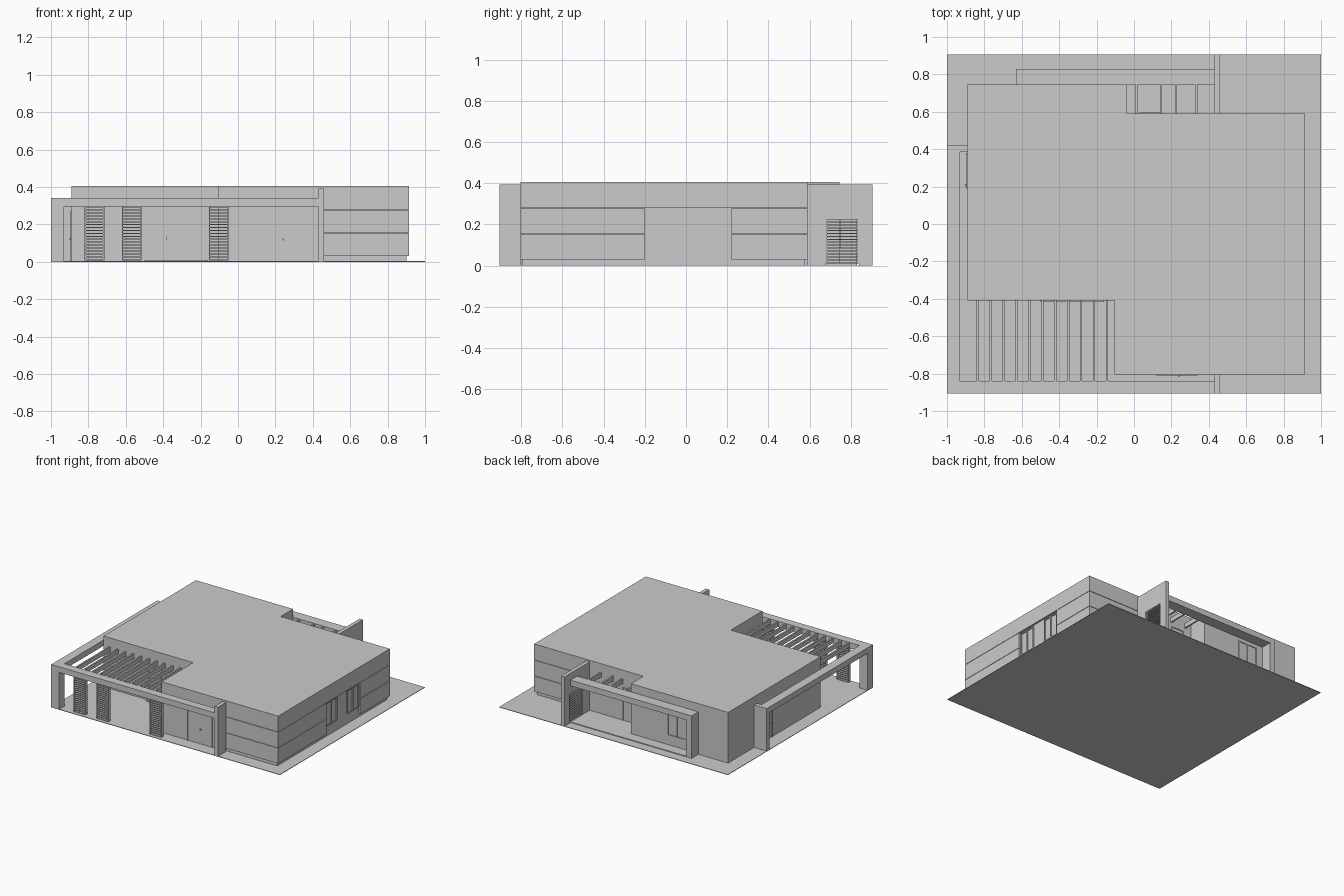
import bpy, bmesh
from mathutils import Vector

if "Cube" in bpy.data.objects:
    bpy.data.objects.remove(bpy.data.objects["Cube"])


def mesh_object(name, bm):
    bmesh.ops.recalc_face_normals(bm, faces=bm.faces)
    me = bpy.data.meshes.new(name)
    bm.to_mesh(me)
    bm.free()
    ob = bpy.data.objects.new(name, me)
    bpy.context.collection.objects.link(ob)
    return ob


def add_box(bm, x0, x1, y0, y1, z0, z1):
    vs = bmesh.ops.create_cube(bm, size=1)['verts']
    for v in vs:
        v.co = Vector((x0 if v.co.x < 0 else x1, y0 if v.co.y < 0 else y1, z0 if v.co.z < 0 else z1))


def boxes(name, *dims):
    bm = bmesh.new()
    for d in dims:
        add_box(bm, *d)
    return mesh_object(name, bm)


def prism(name, pts, lo, hi, axis='z'):
    """Extrude a flat outline: xy outline along z, or yz outline along x."""
    bm = bmesh.new()
    co = (lambda a, b: (a, b, lo)) if axis == 'z' else (lambda a, b: (lo, a, b))
    face = bm.faces.new([bm.verts.new(co(*p)) for p in pts])
    new = bmesh.ops.extrude_face_region(bm, geom=[face])['geom']
    step = Vector((0, 0, hi - lo)) if axis == 'z' else Vector((hi - lo, 0, 0))
    bmesh.ops.translate(bm, vec=step, verts=[g for g in new if isinstance(g, bmesh.types.BMVert)])
    return mesh_object(name, bm)


def frame(name, along, d0, d1, a0, a1, z0, z1, mullions=1, t=0.008, sill=True):
    """Window or door frame on a wall; runs along 'x' or 'y', d0..d1 is its depth."""
    strips = [(a0, a1, z1 - t, z1)]
    if sill:
        strips.append((a0, a1, z0, z0 + t))
    for i in range(mullions + 2):
        c = a0 + (a1 - a0 - t) * i / (mullions + 1)
        strips.append((c, c + t, z0 + (t if sill else 0), z1 - t))
    boxes(name, *[(a, b, d0, d1, c, d) if along == 'x' else (d0, d1, a, b, c, d)
                  for a, b, c, d in strips])


def louvre(name, along, d0, d1, a0, a1, z0, z1, n=19):
    """Framed screen of horizontal slats."""
    t = 0.006
    strips = [(a0, a0 + t, z0, z1), (a1 - t, a1, z0, z1)]
    for i in range(n):
        z = z0 + (z1 - z0 - t) * i / (n - 1)
        strips.append((a0 + t, a1 - t, z, z + t))
    boxes(name, *[(a, b, d0, d1, c, d) if along == 'x' else (d0, d1, a, b, c, d)
                  for a, b, c, d in strips])


# Ground plate
boxes("ground", (-1, 1, -0.905, 0.905, 0, 0.004))

# House walls, slightly inset behind the cladding on the right
prism("walls", [(-0.89, -0.41), (-0.105, -0.41), (-0.105, -0.805), (0.445, -0.805), (0.445, -0.795),
                (0.9, -0.795), (0.9, 0.578), (0.445, 0.578), (0.445, 0.59), (-0.04, 0.59),
                (-0.04, 0.745), (-0.89, 0.745)], 0, 0.28)
prism("roof", [(-0.89, -0.41), (-0.105, -0.41), (-0.105, -0.805), (0.915, -0.805), (0.915, 0.59),
               (-0.04, 0.59), (-0.04, 0.745), (-0.89, 0.745)], 0.28, 0.405)

# Cladding courses with shadow gaps, wrapped around both right corners
for i, (z0, z1) in enumerate([(0.03, 0.151), (0.154, 0.277)]):
    for side, edge, inner, end in (("front", -0.805, -0.795, -0.2), ("back", 0.59, 0.578, 0.22)):
        prism(f"{side}_cladding_{i}", [(0.445, edge), (0.915, edge), (0.915, end), (0.9, end),
                                       (0.9, inner), (0.445, inner)], z0, z1)

# Tall fin walls, the back one with a louvred opening
boxes("front_fin", (0.43, 0.46, -0.905, -0.805, 0, 0.393))
prism("back_fin", [(0.59, 0), (0.68, 0), (0.68, 0.23), (0.84, 0.23), (0.84, 0),
                   (0.905, 0), (0.905, 0.393), (0.59, 0.393)], 0.43, 0.46, 'x')
louvre("back_fin_louvre", 'y', 0.437, 0.453, 0.68, 0.84, 0.01, 0.23, 16)

# Front and left pergola frame
prism("front_pergola_beam", [(-1, -0.905), (0.43, -0.905), (0.43, -0.84), (-0.93, -0.84),
                             (-0.93, 0.385), (-0.89, 0.385), (-0.89, 0.42), (-1, 0.42)], 0.295, 0.34)
boxes("corner_post", (-1, -0.93, -0.905, -0.84, 0, 0.295))
boxes("left_end_wall", (-1, -0.89, 0.385, 0.42, 0, 0.295))
boxes("front_rafters", *[(x - 0.006, x + 0.006, -0.84, -0.41, 0.3, 0.336)
                         for x in [-0.835 + 0.069 * i for i in range(11)]])
for i, x in enumerate((-0.82, -0.62, -0.155)):
    louvre(f"front_screen_{i}", 'x', -0.885, -0.86, x, x + 0.105, 0.008, 0.295)

# Back porch
boxes("back_beam", (-0.63, 0.43, 0.745, 0.83, 0.295, 0.34))
boxes("back_beam_end_wall", (-0.63, -0.585, 0.745, 0.83, 0, 0.295))
boxes("back_porch_slab", (-0.585, 0.43, 0.745, 0.83, 0, 0.01), (-0.04, 0.43, 0.59, 0.745, 0, 0.01))
boxes("back_rafters", *[(x - 0.006, x + 0.006, 0.59, 0.745, 0.3, 0.336)
                        for x in (0.015, 0.145, 0.225, 0.333)])

# Windows
frame("right_front_window", 'y', 0.9, 0.907, -0.195, -0.05, 0.085, 0.27)
frame("right_back_window", 'y', 0.9, 0.907, 0.07, 0.215, 0.085, 0.27)
frame("back_window", 'x', 0.745, 0.751, -0.53, -0.36, 0.085, 0.27)

# Doors, step and handles
frame("patio_sliding_door", 'x', -0.417, -0.41, -0.5, -0.16, 0.01, 0.27, 2)
boxes("patio_step", (-0.5, -0.16, -0.435, -0.41, 0, 0.01))
frame("front_door", 'x', -0.81, -0.805, 0.12, 0.34, 0.004, 0.27, 1, 0.006, False)
frame("left_door", 'y', -0.896, -0.89, 0.19, 0.38, 0.004, 0.27, 0, 0.006, False)
frame("back_door", 'x', 0.59, 0.596, 0.03, 0.14, 0.01, 0.27, 0, 0.006, False)
boxes("patio_handle", (-0.388, -0.382, -0.42, -0.41, 0.115, 0.135))
boxes("front_handle", (0.237, 0.243, -0.818, -0.805, 0.115, 0.125))
boxes("left_handle", (-0.903, -0.89, 0.2, 0.215, 0.118, 0.124))
